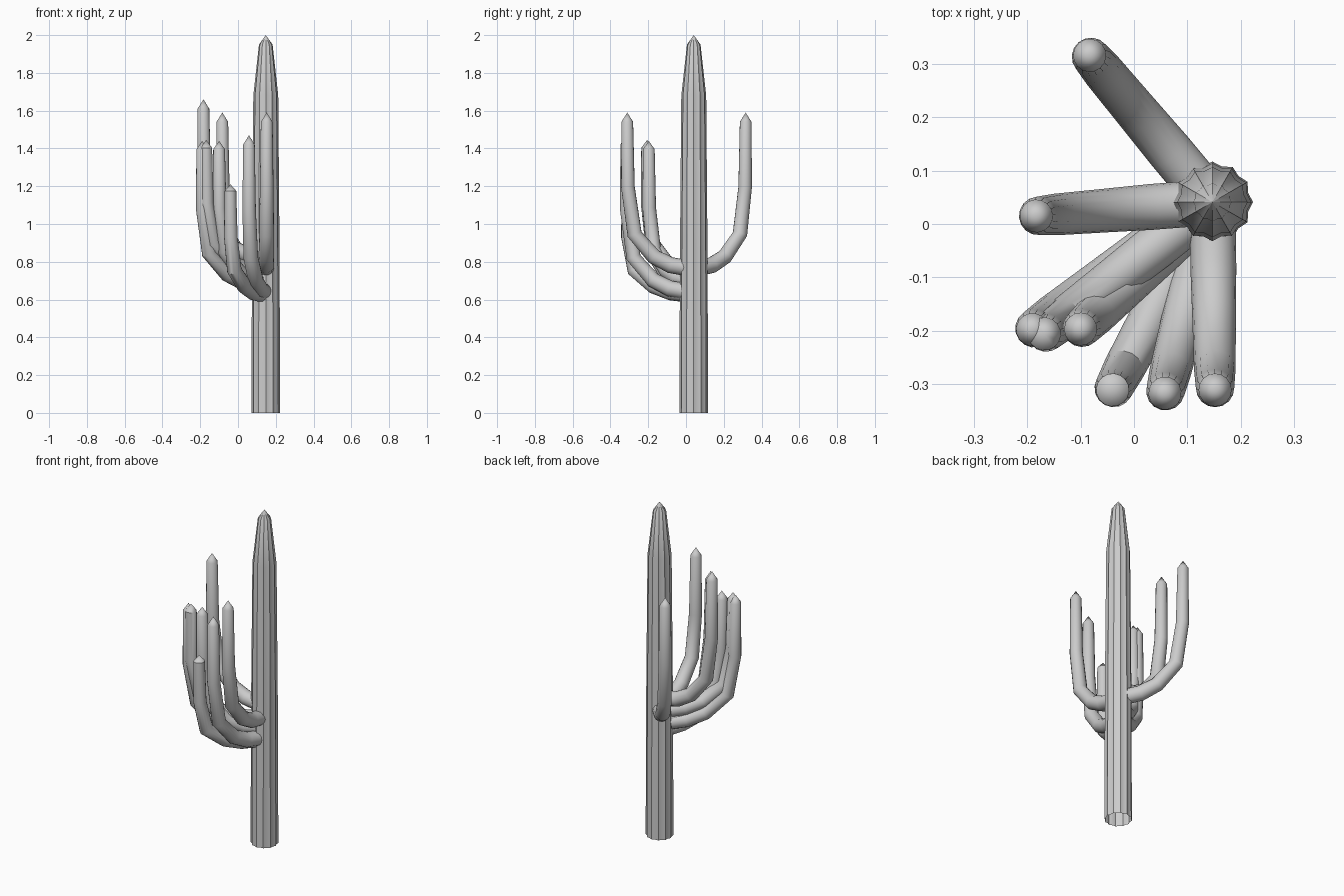
import bpy, bmesh, math
from mathutils import Vector

if "Cube" in bpy.data.objects:
    bpy.data.objects.remove(bpy.data.objects["Cube"])

skin = bpy.data.materials.new("cactus_grey")
skin.diffuse_color = (0.6, 0.6, 0.6, 1)
skin.use_nodes = True
skin.node_tree.nodes["Principled BSDF"].inputs["Base Color"].default_value = skin.diffuse_color


def tube(name, path, radii, sides, rib=0.0):
    """Sweep a (ribbed) ring along a path, closing the end with a point."""
    bm = bmesh.new()
    pts = [Vector(p) for p in path]
    side = None
    rings = []
    for i, p in enumerate(pts[:-1]):
        t = (pts[i + 1] - pts[max(i - 1, 0)]).normalized()
        if side is None:
            side = Vector((0, 0, 1)).cross(t)
            side = side.normalized() if side.length > 0.01 else Vector((1, 0, 0))
        side = (side - t * side.dot(t)).normalized()
        up = t.cross(side)
        ring = []
        for k in range(sides):
            a = 2 * math.pi * k / sides
            r = radii[i] * (1 - rib * (k % 2))
            ring.append(bm.verts.new(p + side * r * math.cos(a) + up * r * math.sin(a)))
        rings.append(ring)
    for a, b in zip(rings, rings[1:]):
        for k in range(sides):
            j = (k + 1) % sides
            bm.faces.new((a[k], a[j], b[j], b[k]))
    tip = bm.verts.new(pts[-1])
    for k in range(sides):
        bm.faces.new((rings[-1][k], rings[-1][(k + 1) % sides], tip))
    me = bpy.data.meshes.new(name)
    bm.to_mesh(me)
    bm.free()
    ob = bpy.data.objects.new(name, me)
    bpy.context.collection.objects.link(ob)
    me.materials.append(skin)
    bpy.ops.object.select_all(action='DESELECT')
    ob.select_set(True)
    bpy.context.view_layer.objects.active = ob
    bpy.ops.object.shade_smooth_by_angle(angle=math.radians(35))
    return ob


# Ribbed trunk, open underneath
CX, CY = 0.147, 0.041
tube("trunk", [(CX, CY, z) for z in (0, 0.85, 1.68, 1.95, 2.0)],
     [0.076, 0.073, 0.066, 0.036], 24, 0.09)

# Arms: tip x, tip y, root height, tip height
arms = [
    (-0.083, 0.316, 0.77, 1.59),
    (-0.183, 0.015, 0.83, 1.66),
    (-0.190, -0.198, 0.68, 1.44),
    (-0.168, -0.206, 0.75, 1.445),
    (-0.100, -0.197, 0.70, 1.44),
    (-0.040, -0.311, 0.63, 1.21),
    (0.058, -0.317, 0.645, 1.47),
    (0.152, -0.311, 0.77, 1.59),
]
# Shared bend: share of reach, share of rise
bend = [(0.15, 0.0), (0.35, 0.015), (0.6, 0.07), (0.89, 0.215), (0.99, 0.52), (1.0, 0.94), (1.0, 1.0)]
for n, (x, y, z0, z1) in enumerate(arms):
    path = [(CX + (x - CX) * f, CY + (y - CY) * f, z0 + (z1 - z0) * h) for f, h in bend]
    tube(f"arm_{n + 1}", path, [0.043, 0.043, 0.041, 0.039, 0.036, 0.031], 16)
